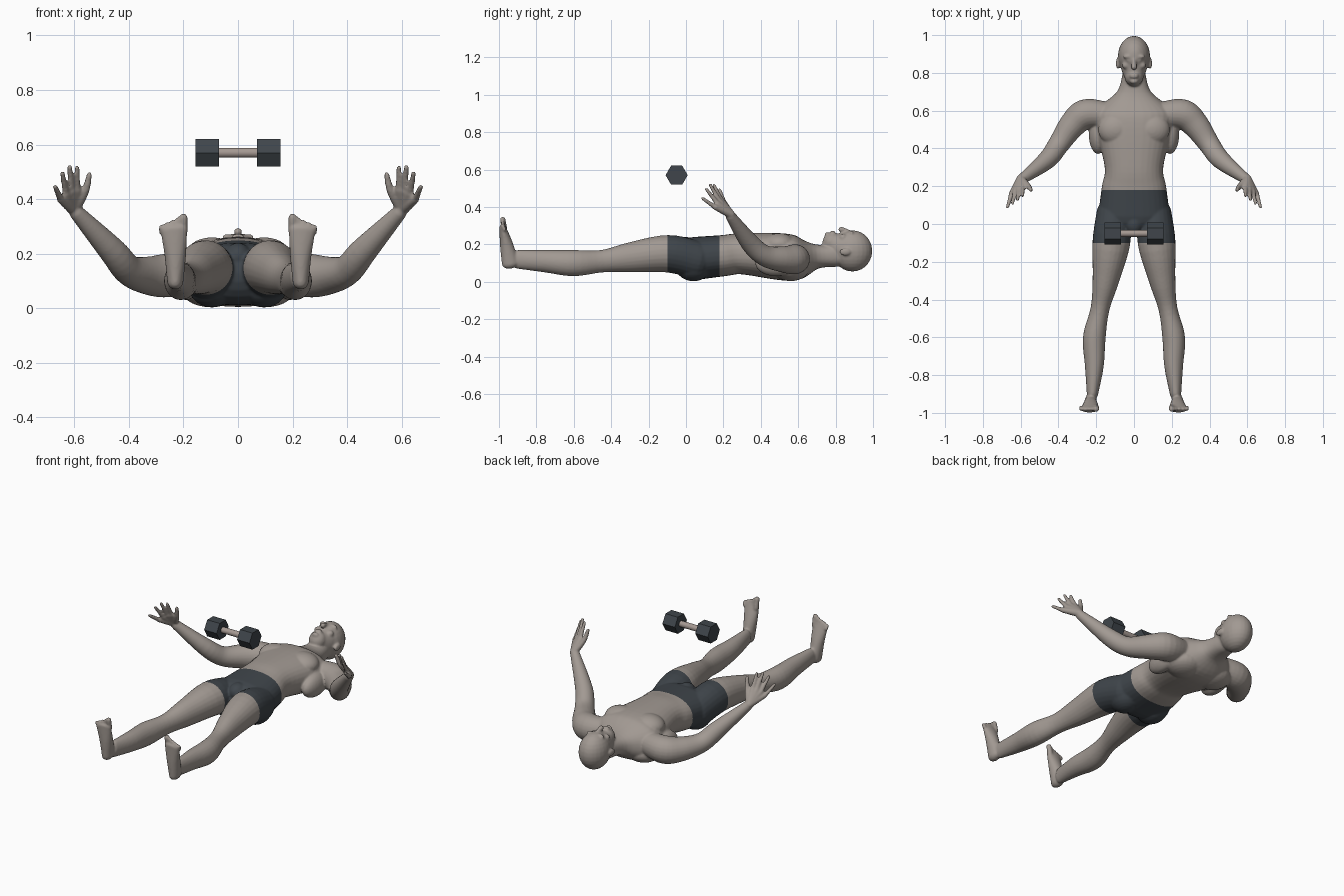
import bpy, bmesh, math
from mathutils import Vector, Matrix

cube = bpy.data.objects.get("Cube")
if cube:
    bpy.data.objects.remove(cube, do_unlink=True)


def material(name, red, green, blue):
    mat = bpy.data.materials.new(name)
    mat.use_nodes = True
    color = (red, green, blue, 1)
    mat.diffuse_color = color
    shader = next(node for node in mat.node_tree.nodes if node.type == 'BSDF_PRINCIPLED')
    shader.inputs["Base Color"].default_value = color
    return mat


skin = material("warm grey skin", .36, .32, .29)
cloth = material("dark slate shorts", .05, .06, .07)
iron = material("dark iron", .05, .06, .07)
grip = material("handle grey", .38, .32, .29)


def spline(rings, steps=5):
    """Resample a few rings along a smooth Catmull-Rom curve."""
    keys = [Vector(ring) for ring in rings]
    keys = [keys[0], *keys, keys[-1]]
    result = []
    for before, start, end, after in zip(keys, keys[1:], keys[2:], keys[3:]):
        leave, arrive = (end - before) / 2, (after - start) / 2
        for step in range(steps):
            t = step / steps
            ease = t * t * (3 - 2 * t)
            result.append(start.lerp(end, ease) + leave * t * (1 - t) ** 2 - arrive * t * t * (1 - t))
    return result + [keys[-1]]


def loft(bm, rings, sides=24, power=2, rounded=True, flip=1):
    """Skin rings of x, y, z, half width and half depth; a lone radius gives circles."""
    centers = [Vector((ring[0] * flip, ring[1], ring[2])) for ring in rings]
    span = (centers[-1] - centers[0]).normalized()
    reference = Vector((0, 1, 0)) if abs(span.z) > .8 else Vector((0, 0, 1))
    dome = [(math.sin(a), math.cos(a)) for a in (math.pi * i / 11 for i in range(6))]
    last = len(rings) - 1
    loops = []
    for i, (center, ring) in enumerate(zip(centers, rings)):
        width, depth = ring[3], ring[-1]
        tangent = (centers[min(i + 1, last)] - centers[max(i - 1, 0)]).normalized()
        side = tangent.cross(reference).normalized()
        up = side.cross(tangent)
        levels = [(0, 1)]
        if rounded and i == 0:
            levels = [(-shift, scale) for shift, scale in reversed(dome)]
        elif rounded and i == last:
            levels = dome
        for shift, scale in levels:
            middle = center + tangent * shift * min(width, depth)
            loop = []
            for j in range(sides):
                angle = math.tau * j / sides
                across, along = (math.copysign(abs(value) ** (2 / power), value)
                                 for value in (math.cos(angle), math.sin(angle)))
                offset = side * across * width + up * along * depth
                loop.append(bm.verts.new(middle + offset * scale))
            loops.append(loop)
    faces = [bm.faces.new(loops[0]), bm.faces.new(loops[-1])]
    for lower, upper in zip(loops, loops[1:]):
        for j in range(sides):
            k = (j + 1) % sides
            faces.append(bm.faces.new((lower[j], lower[k], upper[k], upper[j])))
    bmesh.ops.recalc_face_normals(bm, faces=faces)


def blob(bm, center, size):
    """Ellipsoid used for a muscle or facial form."""
    matrix = Matrix.Translation(center) @ Matrix.Diagonal((*size, 1))
    bmesh.ops.create_uvsphere(bm, u_segments=24, v_segments=14, radius=1, matrix=matrix)


def finish(bm, name, *materials):
    mesh = bpy.data.meshes.new(name)
    bm.to_mesh(mesh)
    bm.free()
    obj = bpy.data.objects.new(name, mesh)
    bpy.context.collection.objects.link(obj)
    for mat in materials:
        mesh.materials.append(mat)
    return obj


body = bmesh.new()

# Torso and neck: y, half width, back height, front height
torso = [(.05, .19, .01, .24), (.2, .17, .03, .25), (.3, .155, .04, .26), (.5, .2, .01, .26),
         (.6, .2, .01, .24), (.7, .09, .07, .2), (.8, .06, .08, .2)]
loft(body, spline([(0, y, (back + front) / 2, width, (front - back) / 2)
                   for y, width, back, front in torso]), sides=32, power=2.3)
blob(body, (0, 0, .19), (.05, .06, .05))

# Head: cranium, face, nose, lips and chin
blob(body, (0, .89, .165), (.085, .106, .11))
loft(body, spline([(0, .78, .21, .05, .055), (0, .83, .185, .07, .09), (0, .9, .17, .08, .1)]))
loft(body, [(0, .87, .27, .009), (0, .83, .28, .015)])
for y in (.79, .778):
    blob(body, (0, y, .262), (.025, .006, .012))
blob(body, (0, .755, .25), (.022, .014, .016))

# Limb rings: x, y, z and radii
leg = [(.11, .05, .12, .09, .1), (.12, -.1, .15, .1, .1), (.15, -.3, .13, .07, .08),
       (.18, -.45, .11, .05, .06), (.21, -.6, .1, .06, .07), (.21, -.75, .11, .05, .06),
       (.22, -.9, .12, .03, .05)]
foot = [(.23, -.94, .1, .03, .045), (.23, -.96, .2, .04, .035), (.235, -.98, .29, .05, .018)]
arm = [(.16, .58, .13, .07), (.26, .58, .12, .08), (.33, .52, .12, .07), (.4, .42, .14, .056),
       (.46, .34, .21, .05), (.59, .24, .35, .028)]
thumb = [(.6, .24, .36, .02), (.56, .2, .43, .015), (.545, .18, .49, .01)]
wrist = (.6, .24, .36, .022)

for flip in (1, -1):
    # Muscle masses: chest, buttock, shoulder blade and flank
    for x, y, z, size in ((.095, .5, .2, (.095, .085, .06)), (.095, .04, .09, (.09, .1, .087)),
                          (.1, .56, .07, (.11, .1, .066)), (.19, .48, .1, (.05, .11, .07))):
        blob(body, (flip * x, y, z), size)

    # Brow, eye, cheek and ear
    for x, y, z, size in ((.03, .886, .26, (.03, .01, .013)), (.03, .867, .254, (.014, .008, .012)),
                          (.043, .84, .236, (.02, .02, .02)), (.086, .85, .16, (.01, .03, .02))):
        blob(body, (flip * x, y, z), size)

    # Leg, foot and toes
    loft(body, spline(leg), flip=flip)
    loft(body, spline(foot), flip=flip)
    for toe in range(5):
        radius = .01 if toe else .015
        x = .2 + .02 * toe
        loft(body, [(x, -.97, .28, radius), (x, -.98, .333 - .009 * toe, radius)], flip=flip)

    # Arm, palm, fingers and thumb
    loft(body, spline(arm), flip=flip)
    for finger in range(4):
        t = finger / 3
        arch = Vector((0, 0, .03 * math.sin(math.pi * t)))
        knuckle = Vector((.59, .19, .435)).lerp(Vector((.65, .155, .4)), t) + arch / 3
        tip = Vector((.59, .15, .515)).lerp(Vector((.67, .09, .445)), t) + arch
        loft(body, [wrist, (*knuckle, .015)], flip=flip)
        loft(body, [(*knuckle, .013), (*tip, .009)], flip=flip)
    loft(body, spline(thumb), flip=flip)

# Fuse the forms into one smooth skin
forms = finish(body, "body_forms", skin)
fuse = forms.modifiers.new("fuse", 'REMESH')
fuse.mode = 'VOXEL'
fuse.voxel_size = .006
soften = forms.modifiers.new("soften", 'SMOOTH')
soften.iterations = 4
graph = bpy.context.evaluated_depsgraph_get()
fused = bpy.data.meshes.new_from_object(forms.evaluated_get(graph))
bpy.data.objects.remove(forms, do_unlink=True)
figure = bmesh.new()
figure.from_mesh(fused)
bpy.data.meshes.remove(fused)

# Cut clean hems for the shorts and colour between them
hem, waist, hand_limit = -.1, .18, .3
for y in (hem, waist):
    faces = [face for face in figure.faces if abs(face.calc_center_median().x) < hand_limit]
    edges = {edge for face in faces for edge in face.edges}
    verts = {vert for face in faces for vert in face.verts}
    bmesh.ops.bisect_plane(figure, geom=[*faces, *edges, *verts], plane_co=(0, y, 0), plane_no=(0, 1, 0))
for face in figure.faces:
    center = face.calc_center_median()
    face.material_index = int(abs(center.x) < hand_limit and hem < center.y < waist)
    face.smooth = True
finish(figure, "body_with_shorts", skin, cloth)

# Dumbbell floating above the hips
for flip, name in ((1, "dumbbell_left_head"), (-1, "dumbbell_right_head")):
    head = bmesh.new()
    loft(head, [(x, -.05, .57, .059) for x in (.07, .155)], sides=6, rounded=False, flip=flip)
    finish(head, name, iron)
handle = bmesh.new()
loft(handle, [(x, -.05, .57, .018) for x in (-.08, .08)], rounded=False)
for face in handle.faces:
    face.smooth = len(face.verts) == 4
finish(handle, "dumbbell_handle", grip)
